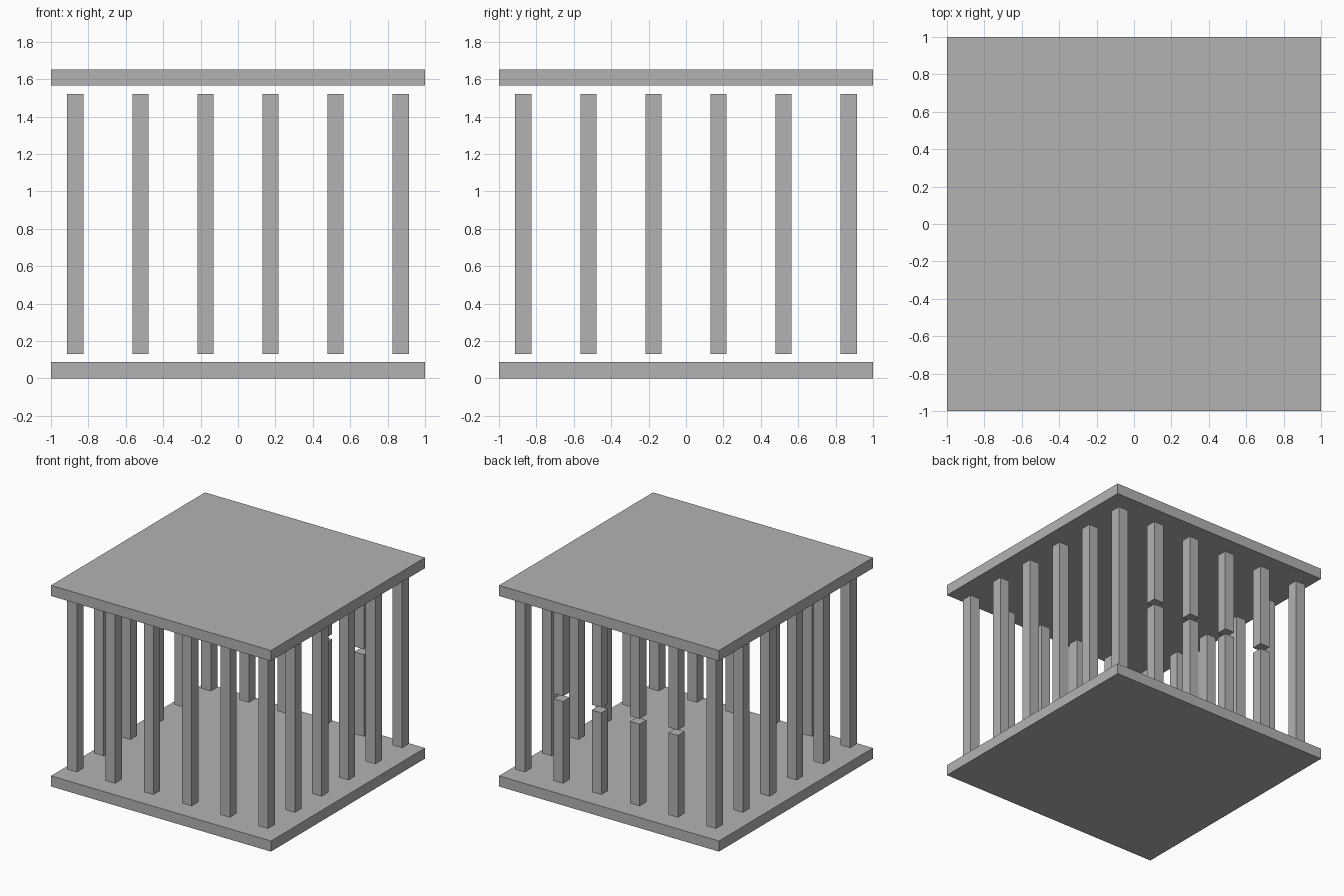
import bpy

if "Cube" in bpy.data.objects:
    bpy.data.objects.remove(bpy.data.objects["Cube"])

U = 2 / 23          # one bar thickness
PITCH = 4 * U       # spacing between bars

grey = bpy.data.materials.new("light grey")
grey.diffuse_color = (0.45, 0.45, 0.45, 1)
grey.use_nodes = True
grey.node_tree.nodes["Principled BSDF"].inputs["Base Color"].default_value = grey.diffuse_color


def box(name, x, y, z0, z1, width):
    """Square block of the given width, from z0 up to z1."""
    bpy.ops.mesh.primitive_cube_add(size=1, location=(x, y, (z0 + z1) / 2))
    ob = bpy.context.object
    ob.name = name
    ob.scale = (width, width, z1 - z0)
    bpy.ops.object.transform_apply(location=False, rotation=False, scale=True)
    ob.data.materials.append(grey)


# floor and roof slabs
box("floor_slab", 0, 0, 0, U, 2)
box("roof_slab", 0, 0, 18 * U, 19 * U, 2)

# ring of bars, floating half a thickness clear of both slabs
for i in range(6):
    for j in range(6):
        if i not in (0, 5) and j not in (0, 5):
            continue
        x, y = (i - 2.5) * PITCH, (j - 2.5) * PITCH
        if j == 5 and 0 < i < 5:
            # gate bars in the back wall, cut at mid height
            box("gate_bar_lower", x, y, 1.5 * U, 9.25 * U, U)
            box("gate_bar_upper", x, y, 9.75 * U, 17.5 * U, U)
        else:
            box("cage_bar", x, y, 1.5 * U, 17.5 * U, U)
